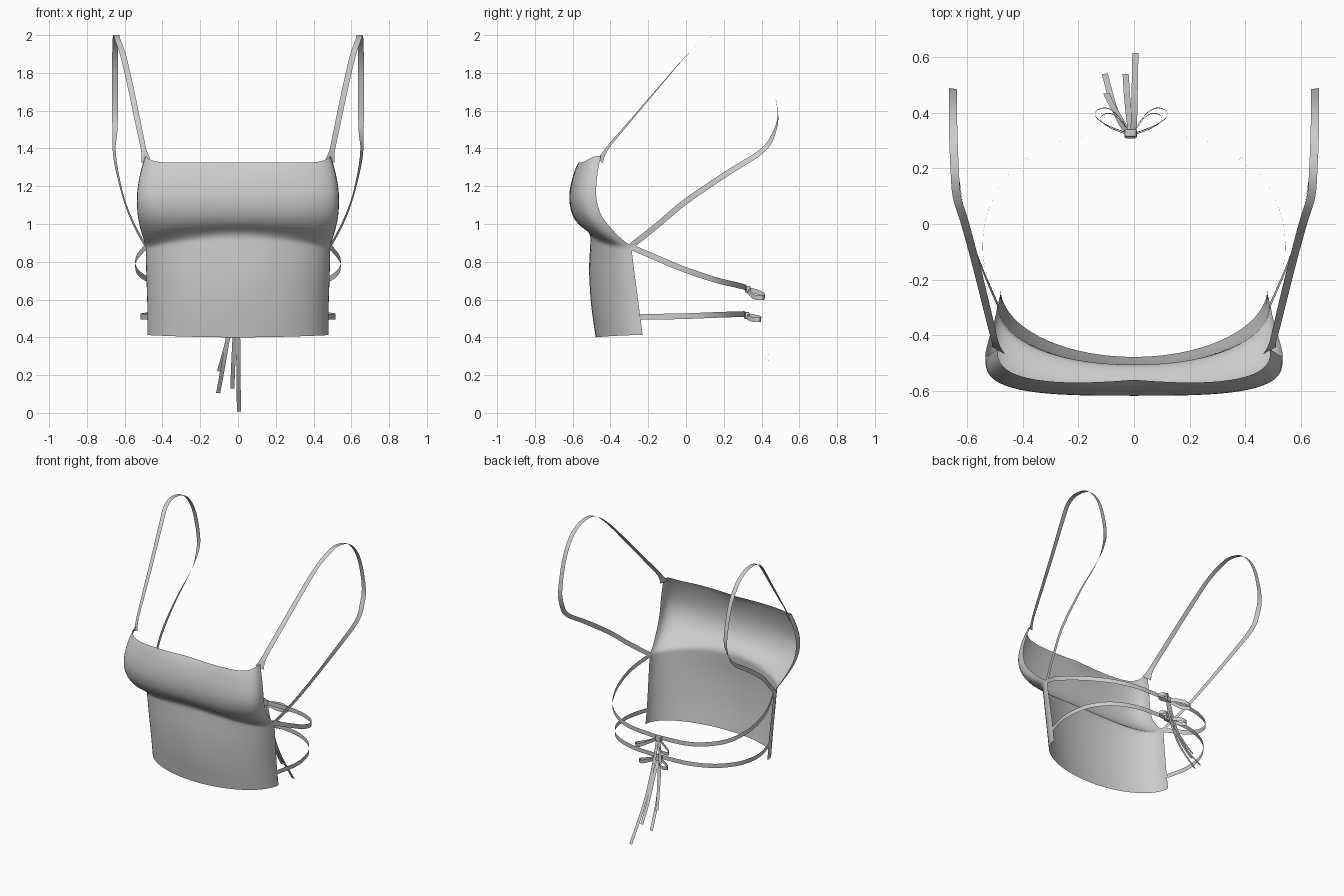
import bpy
from math import sin, pi
from mathutils import Vector

if "Cube" in bpy.data.objects:
    bpy.data.objects.remove(bpy.data.objects["Cube"])


def spline(pts, steps):
    """Catmull-Rom resampling of a list of vectors."""
    p = [Vector(q) for q in pts]
    p = [2 * p[0] - p[1]] + p + [2 * p[-1] - p[-2]]
    out = []
    for i in range(1, len(p) - 2):
        a, b, c, d = p[i - 1:i + 3]
        for k in range(steps):
            t = k / steps
            out.append(0.5 * (2 * b + (c - a) * t + (2 * a - 5 * b + 4 * c - d) * t * t
                              + (3 * b - a - 3 * c + d) * t ** 3))
    return out + [p[-2]]


def grid(name, rows, flip=False):
    """Smooth sheet through rows of points."""
    n = len(rows[0])
    faces = []
    for r in range(len(rows) - 1):
        for c in range(n - 1):
            f = (r * n + c, (r + 1) * n + c, (r + 1) * n + c + 1, r * n + c + 1)
            faces.append(f[::-1] if flip else f)
    me = bpy.data.meshes.new(name)
    me.from_pydata([v for row in rows for v in row], [], faces)
    for f in me.polygons:
        f.use_smooth = True
    ob = bpy.data.objects.new(name, me)
    bpy.context.collection.objects.link(ob)
    return ob


def ribbon(name, pts, sides, width=0.03, start=None, steps=5, mirror=False):
    """Flat band along a path; sides gives the across direction(s)."""
    path = spline(pts, steps)
    if len(sides) == 1:
        sides = sides * 2
    across = []
    for i in range(len(path)):
        f = i / (len(path) - 1) * (len(sides) - 1)
        k = min(int(f), len(sides) - 2)
        across.append(Vector(sides[k]).lerp(Vector(sides[k + 1]), f - k))
    rows = []
    for i, (p, s) in enumerate(zip(path, across)):
        tan = (path[min(i + 1, len(path) - 1)] - path[max(i - 1, 0)]).normalized()
        s = (s - tan * s.dot(tan)).normalized()
        w = width
        if start:
            w += (start - width) * max(0, 1 - i / 5) ** 2
        rows.append([p - s * w / 2, p + s * w / 2])
    ob = grid(name, rows)
    if mirror:
        ob.modifiers.new("mirror", 'MIRROR').use_clip = True
    return ob


# Front panel: centre z, edge z, centre y, edge x, edge y, squareness
profile = [
    (1.325, 1.36, -.58, .49, -.45, 3.0),
    (1.28, 1.29, -.595, .512, -.465, 3.0),
    (1.20, 1.20, -.612, .53, -.475, 3.2),
    (1.12, 1.12, -.617, .535, -.472, 3.3),
    (1.05, 1.04, -.602, .53, -.445, 3.1),
    (1.00, .97, -.570, .515, -.39, 2.8),
    (.965, .92, -.525, .50, -.34, 2.5),
    (.935, .88, -.507, .49, -.29, 2.2),
    (.89, .84, -.507, .488, -.285, 2.1),
    (.75, .72, -.513, .485, -.27, 2.0),
    (.57, .57, -.502, .48, -.25, 2.0),
    (.40, .412, -.478, .48, -.23, 2.0),
]
SEG = 36
ctrl = []
for i, (zc, ze, yc, xe, ye, n) in enumerate(profile):
    row = []
    for k in range(SEG + 1):
        x = sin(pi * (k / SEG - 0.5))
        t = min(abs(x), 1.0)
        y = ye + (yc - ye) * (1 - t ** n) ** (1 / n)
        if i < 2:
            y += (0.02 - 0.012 * i) * (1 - t) ** 2
        z = zc + (ze - zc) * t ** (14 if i < 2 else 2)
        row.append((xe * x, y, z))
    ctrl.append(row)
columns = [spline([r[k] for r in ctrl], 3) for k in range(SEG + 1)]
grid("front_panel", columns)

# Shoulder straps, looping from the top corner over to the side corner
ribbon("shoulder_straps", [
    (.488, -.455, 1.335), (.503, -.41, 1.41), (.53, -.30, 1.54), (.572, -.13, 1.74),
    (.61, .01, 1.90), (.637, .10, 1.975), (.645, .20, 2.0), (.65, .33, 1.955),
    (.651, .43, 1.82), (.651, .485, 1.60), (.652, .465, 1.48), (.655, .40, 1.385),
    (.638, .22, 1.27), (.60, 0, 1.12), (.55, -.15, .995), (.488, -.295, .88)],
    [(.8, .5, -.3), (.95, .25, -.15), (1, 0, 0), (1, 0, 0), (1, 0, 0),
     (.5, .45, -.6), (.05, .6, -.75), (0, .6, -.75)],
    start=0.06, mirror=True)

# Two ties that run round the back
ribbon("upper_back_tie", [
    (.488, -.295, .88), (.535, -.16, .822), (.543, -.05, .775), (.52, .06, .735),
    (.46, .17, .70), (.36, .255, .68), (.22, .308, .667), (0, .32, .66)],
    [(0, 0, 1)], mirror=True)
ribbon("lower_back_tie", [
    (.48, -.24, .508), (.512, -.11, .51), (.511, 0, .512), (.475, .12, .517),
    (.38, .23, .521), (.22, .298, .523), (0, .315, .523)],
    [(0, 0, 1)], mirror=True)


# Bows: a knot and two teardrop loops on each tie
def bow(name, y, z, drop, size):
    loop = [(0, 0, 0), (.05, .07, .45), (.09, .095, .85), (.125, .085, 1),
            (.125, .06, 1), (.08, .03, .8), (0, 0, .1)]
    for side, label in ((1, "right"), (-1, "left")):
        pts = [(-.01 + side * a * size, y + b * size, z - drop * c) for a, b, c in loop]
        ribbon(f"{name}_{label}_loop", pts, [(0, .1, 1)], width=.025, steps=4)
    bpy.ops.mesh.primitive_cube_add(size=1, location=(-.012, y + .005, z))
    knot = bpy.context.object
    knot.name = name + "_knot"
    knot.scale = (.045, .028, .036)
    bev = knot.modifiers.new("bevel", 'BEVEL')
    bev.width = .2
    bev.segments = 2


bow("upper_bow", .322, .655, .045, 1.0)
bow("lower_bow", .317, .515, .022, .85)

# Hanging tails
tails = {
    "upper_tail_long": [(-.005, .325, .65), (.0, .37, .47), (.002, .46, .25), (.005, .615, .008)],
    "upper_tail_short": [(-.02, .325, .65), (-.045, .36, .46), (-.075, .43, .27), (-.105, .54, .105)],
    "lower_tail_long": [(-.01, .325, .51), (-.018, .39, .40), (-.025, .46, .26), (-.03, .54, .13)],
    "lower_tail_short": [(-.02, .325, .51), (-.045, .37, .42), (-.075, .42, .31), (-.10, .47, .22)],
}
for name, pts in tails.items():
    ribbon(name, pts, [(1, 0, 0)], width=.022)
